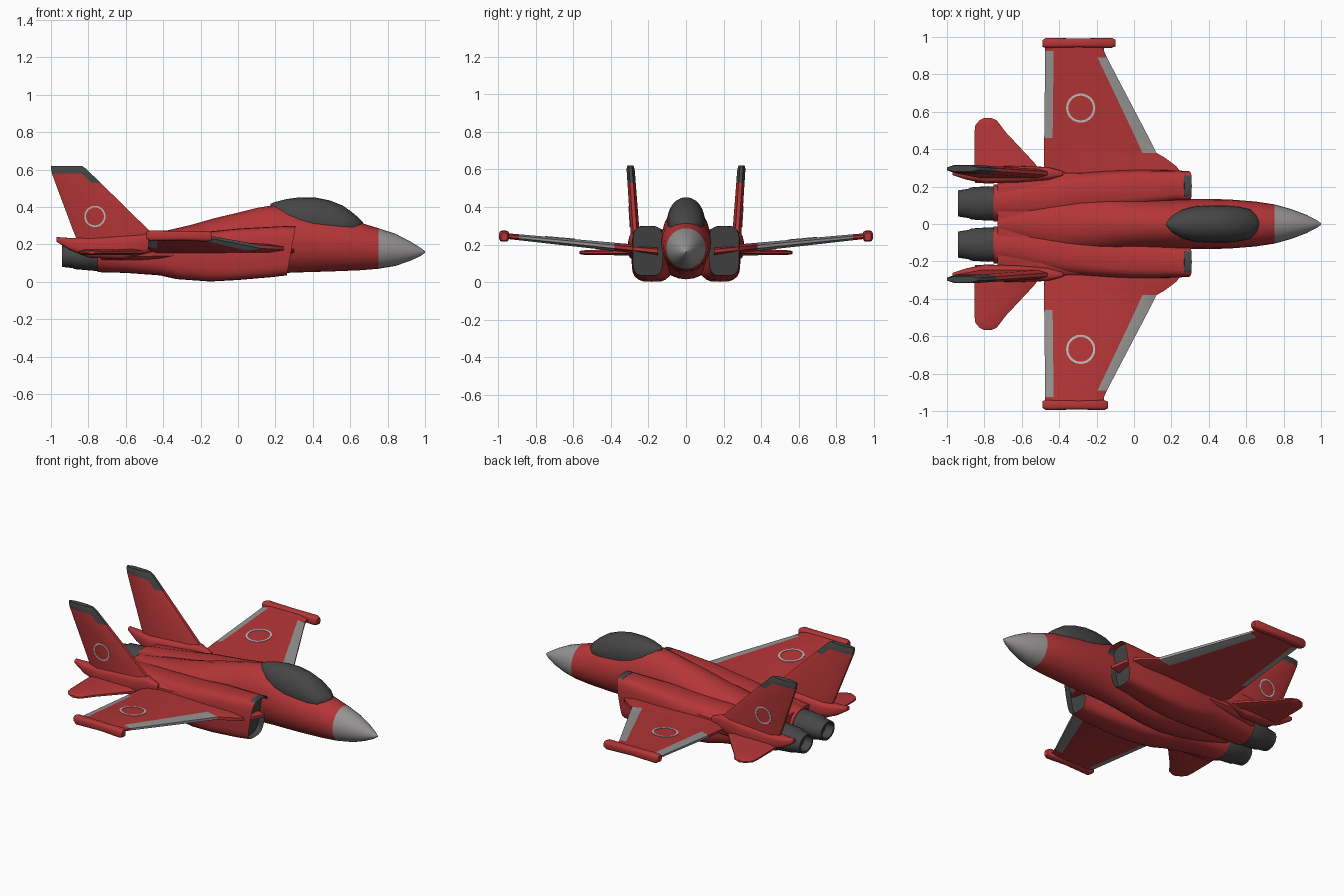
import bpy, bmesh, math
from mathutils import Vector

if "Cube" in bpy.data.objects:
    bpy.data.objects.remove(bpy.data.objects["Cube"])

def material(name, c):
    m = bpy.data.materials.new(name)
    m.diffuse_color = (*c, 1)
    m.use_nodes = True
    m.node_tree.nodes["Principled BSDF"].inputs["Base Color"].default_value = m.diffuse_color
    return m

RED = material("red paint", (0.46, 0.036, 0.038))
DARK = material("dark grey", (0.06, 0.06, 0.06))
GREY = material("light grey", (0.31, 0.295, 0.295))
PALE = material("pale marking", (0.55, 0.5, 0.5))
MATS = [RED, DARK, GREY, PALE]

def finish(name, bm, angle=35):
    bmesh.ops.recalc_face_normals(bm, faces=bm.faces[:])
    me = bpy.data.meshes.new(name)
    bm.to_mesh(me)
    bm.free()
    for m in MATS:
        me.materials.append(m)
    ob = bpy.data.objects.new(name, me)
    bpy.context.collection.objects.link(ob)
    bpy.ops.object.select_all(action='DESELECT')
    ob.select_set(True)
    bpy.context.view_layer.objects.active = ob
    bpy.ops.object.shade_smooth_by_angle(angle=math.radians(angle))
    return ob

def skin(bm, rings):
    """Join closed rings of points into a capped tube; returns the end caps."""
    vs = [[bm.verts.new(p) for p in r] for r in rings]
    n = len(vs[0])
    for a, b in zip(vs, vs[1:]):
        for i in range(n):
            bm.faces.new((a[i], a[(i + 1) % n], b[(i + 1) % n], b[i]))
    return bm.faces.new(vs[0]), bm.faces.new(vs[-1])

def section(x, yc, hw, z0, z1, power=2.0, n=24, shear=0.0):
    """Superellipse cross-section in the plane across the aircraft."""
    pts = []
    for i in range(n):
        a = 2 * math.pi * i / n
        c, s = math.cos(a), math.sin(a)
        y = yc + hw * math.copysign(abs(c) ** (2 / power), c)
        z = (z0 + z1) / 2 + (z1 - z0) / 2 * math.copysign(abs(s) ** (2 / power), s)
        pts.append(Vector((x + shear * (z - (z0 + z1) / 2), y, z)))
    return pts

def body(name, secs, s=1, mat=0, rule=None):
    bm = bmesh.new()
    skin(bm, [section(x, yc * s, *rest) for x, yc, *rest in secs])
    for f in bm.faces:
        f.material_index = rule(f.calc_center_median()) if rule else mat
    return finish(name, bm)

def blade(name, stations, place, rule=None):
    """Aerofoil loft. Station: span, lead x, trail x, half thickness, lead strip, trail strip."""
    bm = bmesh.new()
    rings = []
    for sp, xl, xt, t, a, b in stations:
        prof = [(xl, t * .4), (xl - a, t), (xt + b, t), (xt, t * .35),
                (xt, -t * .35), (xt + b, -t), (xl - a, -t), (xl, -t * .4)]
        rings.append([place(x, sp, h) for x, h in prof])
    skin(bm, rings)
    # face order per bay: 0 lead top,1 mid,2 trail top,3 trail edge,4 trail low,5 mid,6 lead low,7 nose
    bm.faces.ensure_lookup_table()
    if rule:
        for bay in range(len(stations) - 1):
            mid = (stations[bay][0] + stations[bay + 1][0]) / 2
            for k in range(8):
                zone = "lead" if k in (0, 6, 7) else "trail" if k in (2, 3, 4) else "mid"
                bm.faces[bay * 8 + (k + 1 - 1)].material_index = rule(zone, mid)
        bm.faces[-1].material_index = rule("mid", stations[-1][0])
    return finish(name, bm, 25)

def marking_ring(name, x, sp, r, width, place, height):
    """Thin painted ring lying on a blade surface."""
    bm = bmesh.new()
    n = 32
    loops = []
    for rad, lift in ((r, -.004), (r, .003), (r - width, .003), (r - width, -.004)):
        loops.append([bm.verts.new(place(x + rad * math.cos(2 * math.pi * i / n),
                     sp + rad * math.sin(2 * math.pi * i / n),
                     height(sp + rad * math.sin(2 * math.pi * i / n)) + lift)) for i in range(n)])
    for k in range(4):
        a, b = loops[k], loops[(k + 1) % 4]
        for i in range(n):
            bm.faces.new((a[i], a[(i + 1) % n], b[(i + 1) % n], b[i])).material_index = 3
    finish(name, bm)

# Central fuselage with grey nose cone: x, y centre, half width, bottom, top, roundness
body("fuselage", [
    (1.0, 0, .004, .156, .164), (.975, 0, .022, .138, .183), (.92, 0, .05, .112, .217),
    (.84, 0, .08, .085, .258), (.75, 0, .105, .07, .287), (.65, 0, .12, .062, .318),
    (.5, 0, .132, .056, .35), (.4, 0, .133, .053, .365), (.3, 0, .133, .05, .39),
    (.2, 0, .13, .045, .412), (.1, 0, .13, .035, .395), (0, 0, .135, .025, .37),
    (-.12, 0, .145, .015, .342), (-.25, 0, .155, .015, .305), (-.4, 0, .16, .035, .27),
    (-.55, 0, .13, .06, .248), (-.72, 0, .06, .1, .225)],
    rule=lambda c: 2 if c.x > .75 else 0)

# Dark canopy
body("canopy", [
    (.175, 0, .01, .39, .418), (.2, 0, .045, .34, .428), (.26, 0, .078, .27, .443),
    (.33, 0, .095, .22, .452), (.41, 0, .1, .2, .452), (.49, 0, .099, .2, .436),
    (.56, 0, .093, .21, .408), (.62, 0, .078, .235, .365), (.655, 0, .045, .27, .333),
    (.668, 0, .01, .3, .318)], mat=1)

# Flat rear deck between the tails
body("rear_deck", [(.2, 0, .22, .14, .25, 5), (-.1, 0, .27, .12, .245, 5),
                   (-.5, 0, .28, .11, .235, 5), (-.73, 0, .24, .11, .22, 5)])

def wing_t(y):
    return .024 - .009 * (abs(y) - .2) / .77

for s, side in ((1, "left"), (-1, "right")):
    # Engine trunk with hollow dark intake
    bm = bmesh.new()
    trunk = [(.285, .203, .08, .035, .3, 4), (.2, .203, .085, .025, .297, 4),
             (.0, .19, .1, .01, .285, 4), (-.15, .18, .105, .002, .27, 3.5),
             (-.33, .165, .11, .015, .26, 3), (-.42, .15, .11, .035, .25, 3),
             (-.6, .125, .105, .048, .238, 2.5), (-.75, .112, .098, .052, .228, 2)]
    rings = [section(x, y * s, *r, 24, .18 if x > .1 else 0) for x, y, *r in trunk]
    front, back = skin(bm, rings)
    res = bmesh.ops.inset_region(bm, faces=[front], thickness=.016, use_even_offset=True)
    lip = set(front.verts)
    deep = bmesh.ops.extrude_face_region(bm, geom=[front])
    new_v = [g for g in deep["geom"] if isinstance(g, bmesh.types.BMVert)]
    bmesh.ops.delete(bm, geom=[front], context='FACES_ONLY') if front.is_valid else None
    bmesh.ops.translate(bm, verts=new_v, vec=(-.04, 0, 0))
    for v in new_v:
        for f in v.link_faces:
            f.material_index = 1
    finish(side + "_engine_trunk", bm)

    # Exhaust nozzle with recessed end
    body(side + "_nozzle", [(-.7, .11, .088, .055, .222), (-.78, .11, .092, .06, .222),
         (-.87, .11, .086, .068, .215), (-.885, .11, .078, .074, .205),
         (-.94, .11, .07, .08, .198), (-.94, .11, .058, .092, .186),
         (-.89, .11, .05, .1, .178)], s, 1)

    # Wing with grey leading and trailing strips
    def wing_place(x, y, h, s=s):
        return Vector((x, y * s, .19 + .1 * (y - .4) + h))
    blade(side + "_wing", [(y, xl, -.48 + (.005 if y > .5 else 0), wing_t(y), a, .045)
          for y, xl, a in ((.15, .3, .08), (.25, .27, .08), (.31, .225, .08), (.355, .165, .08),
                           (.38, .12, .075), (.46, .08, .071), (.89, -.145, .05),
                           (.925, -.16, .05), (.97, -.16, .05))],
          wing_place,
          lambda z, y: 2 if (z == "lead" and .38 < y < .89) or (z == "trail" and .46 < y < .925) else 0)
    marking_ring(side + "_wing_ring", -.285, .62 if s > 0 else .67, .078, .012, wing_place, wing_t)

    # Wing tip rail
    tip = -.1 if s > 0 else -.14
    body(side + "_wing_tip_rail", [(tip, .968, .018, .222, .262, 3), (tip - .02, .968, .027, .215, .272, 3),
         (-.3, .968, .024, .222, .272, 3), (-.47, .968, .027, .218, .275, 3),
         (-.49, .965, .018, .23, .268, 3)], s)

    # Tail boom under the fin
    body(side + "_tail_boom", [(-.38, .27, .012, .19, .23, 3), (-.46, .27, .035, .16, .262, 3),
         (-.62, .265, .045, .12, .25, 3), (-.8, .262, .045, .13, .238, 3),
         (-.9, .27, .032, .17, .235, 3), (-.97, .275, .014, .215, .24, 3)], s)

    # Upright tail fin with dark cap
    def fin_place(x, z, h, s=s):
        return Vector((x, s * (.268 + .07 * (z - .22) + h), z))
    blade(side + "_tail_fin", [(.2, -.41, -.85, .024, .06, .05), (.27, -.47, -.88, .024, .06, .05),
          (.53, -.735, -.977, .022, .05, .04), (.58, -.787, -.995, .022, .05, .04),
          (.605, -.812, -1.0, .021, .04, .04), (.62, -.835, -1.0, .016, .04, .04)],
          fin_place, lambda z, m: 1 if m > .58 or (z == "lead" and m > .53) else 0)
    marking_ring(side + "_fin_ring", -.765, .35, .057, .009, fin_place,
                 lambda z: .024 - .002 * (z - .27) / .26)

    # Horizontal stabiliser
    blade(side + "_stabiliser", [(.22, -.45, -.85, .018, .05, .05), (.33, -.535, -.853, .017, .05, .05),
          (.49, -.685, -.853, .014, .04, .04), (.53, -.715, -.848, .013, .04, .04),
          (.555, -.735, -.825, .011, .03, .03), (.568, -.765, -.8, .007, .01, .01)],
          lambda x, y, h, s=s: Vector((x, y * s, .16 - .01 * (y - .3) + h)))
